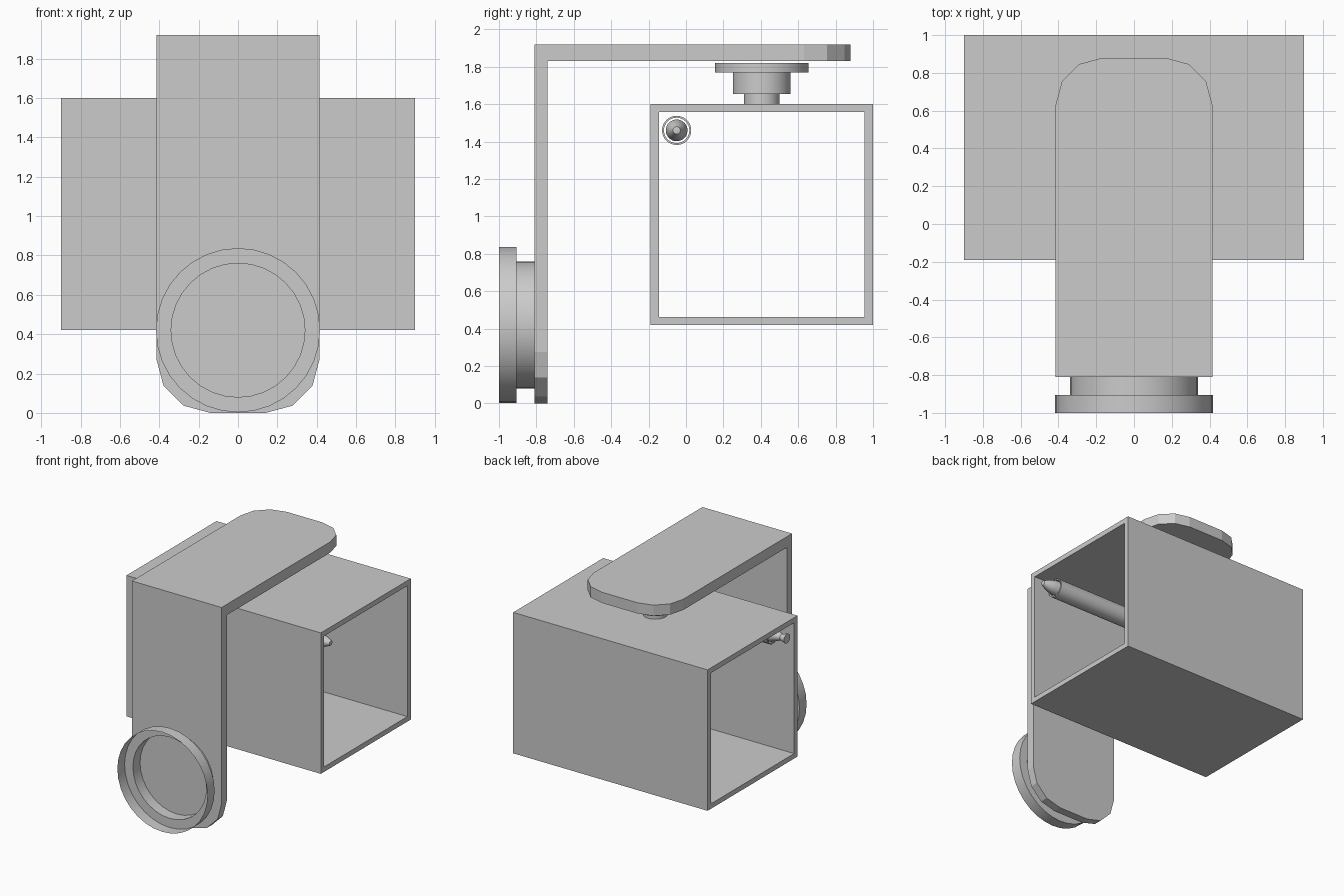
import bpy, bmesh, math
from mathutils import Vector, Matrix

if "Cube" in bpy.data.objects:
    bpy.data.objects.remove(bpy.data.objects["Cube"])


def make_object(name, bm, smooth=False):
    bmesh.ops.recalc_face_normals(bm, faces=bm.faces)
    mesh = bpy.data.meshes.new(name)
    bm.to_mesh(mesh)
    bm.free()
    obj = bpy.data.objects.new(name, mesh)
    bpy.context.collection.objects.link(obj)
    if smooth:
        bpy.ops.object.select_all(action='DESELECT')
        obj.select_set(True)
        bpy.context.view_layer.objects.active = obj
        bpy.ops.object.shade_smooth_by_angle(angle=math.radians(30))
    return obj


def extrude_profile(bm, points, x0, x1):
    """Extrude a closed (y, z) outline along x."""
    face = bm.faces.new([bm.verts.new((x0, y, z)) for y, z in points])
    ext = bmesh.ops.extrude_face_region(bm, geom=[face])
    verts = [g for g in ext['geom'] if isinstance(g, bmesh.types.BMVert)]
    bmesh.ops.translate(bm, verts=verts, vec=(x1 - x0, 0, 0))


def lathe(name, profile, axis, origin, sides=32):
    """Spin (radius, distance along axis) points around an axis."""
    bm = bmesh.new()
    verts = [bm.verts.new((r, 0, h)) for r, h in profile]
    edges = [bm.edges.new(pair) for pair in zip(verts, verts[1:])]
    bmesh.ops.spin(bm, geom=verts + edges, cent=(0, 0, 0), axis=(0, 0, 1),
                   angle=math.tau, steps=sides, use_duplicate=False)
    bmesh.ops.remove_doubles(bm, verts=bm.verts, dist=1e-4)
    turn = Vector((0, 0, 1)).rotation_difference(Vector(axis)).to_matrix().to_4x4()
    bm.transform(Matrix.Translation(origin) @ turn)
    return make_object(name, bm, True)


# Hollow square housing, open at both x ends
bm = bmesh.new()
outer = [(-0.19, 0.42), (1.0, 0.42), (1.0, 1.6), (-0.19, 1.6)]
inner = [(-0.145, 0.462), (0.955, 0.462), (0.955, 1.557), (-0.145, 1.557)]
loops = [[bm.verts.new((x, y, z)) for y, z in ring]
         for x, ring in ((-0.9, outer), (0.9, outer), (0.9, inner), (-0.9, inner))]
for k in range(4):
    a, b = loops[k], loops[(k + 1) % 4]
    for i in range(4):
        j = (i + 1) % 4
        bm.faces.new((a[i], a[j], b[j], b[i]))
make_object("housing", bm)

# L-shaped bracket with faceted round corners at both ends
bm = bmesh.new()
extrude_profile(bm, [(-0.81, 0), (-0.74, 0), (-0.74, 1.83), (0.88, 1.83),
                     (0.88, 1.92), (-0.81, 1.92)], -0.415, 0.415)
for y, z, radius in ((None, 0, 0.275), (0.88, None, 0.25)):
    corners = []
    for e in bm.edges:
        on_end = all((z is None or abs(v.co.z - z) < 1e-4) and
                     (y is None or abs(v.co.y - y) < 1e-4) for v in e.verts)
        if on_end and abs(e.verts[0].co.x - e.verts[1].co.x) < 1e-4:
            corners.append(e)
    bmesh.ops.bevel(bm, geom=corners, offset=radius, segments=3,
                    profile=0.5, affect='EDGES')
make_object("bracket", bm)

# Stepped swivel between bracket and housing
lathe("swivel", [(0, 1.6), (0.095, 1.6), (0.095, 1.655), (0.155, 1.655),
                 (0.155, 1.77), (0.25, 1.77), (0.25, 1.82), (0, 1.82)],
      (0, 0, 1), (0, 0.405, 0))

# Open stepped cup on the bracket front (thin shell)
lathe("front_cup", [(0.34, 0.81), (0.34, 0.905), (0.417, 0.905), (0.417, 1.0)],
      (0, -1, 0), (0, 0, 0.42))

# Tube sleeve along the housing's upper front corner
rod_centre = (0, -0.05, 1.46)
lathe("rod_sleeve", [(0.068, -0.77), (0.078, -0.77), (0.078, 0.77),
                     (0.068, 0.77), (0.068, -0.77)], (1, 0, 0), rod_centre)

# Inner rod with pointed tip and flared tail
lathe("rod", [(0, -0.9), (0.04, -0.9), (0.025, -0.85), (0.058, -0.77),
              (0.058, 0.79), (0.04, 0.85), (0.02, 0.895), (0, 0.9)],
      (1, 0, 0), rod_centre)
